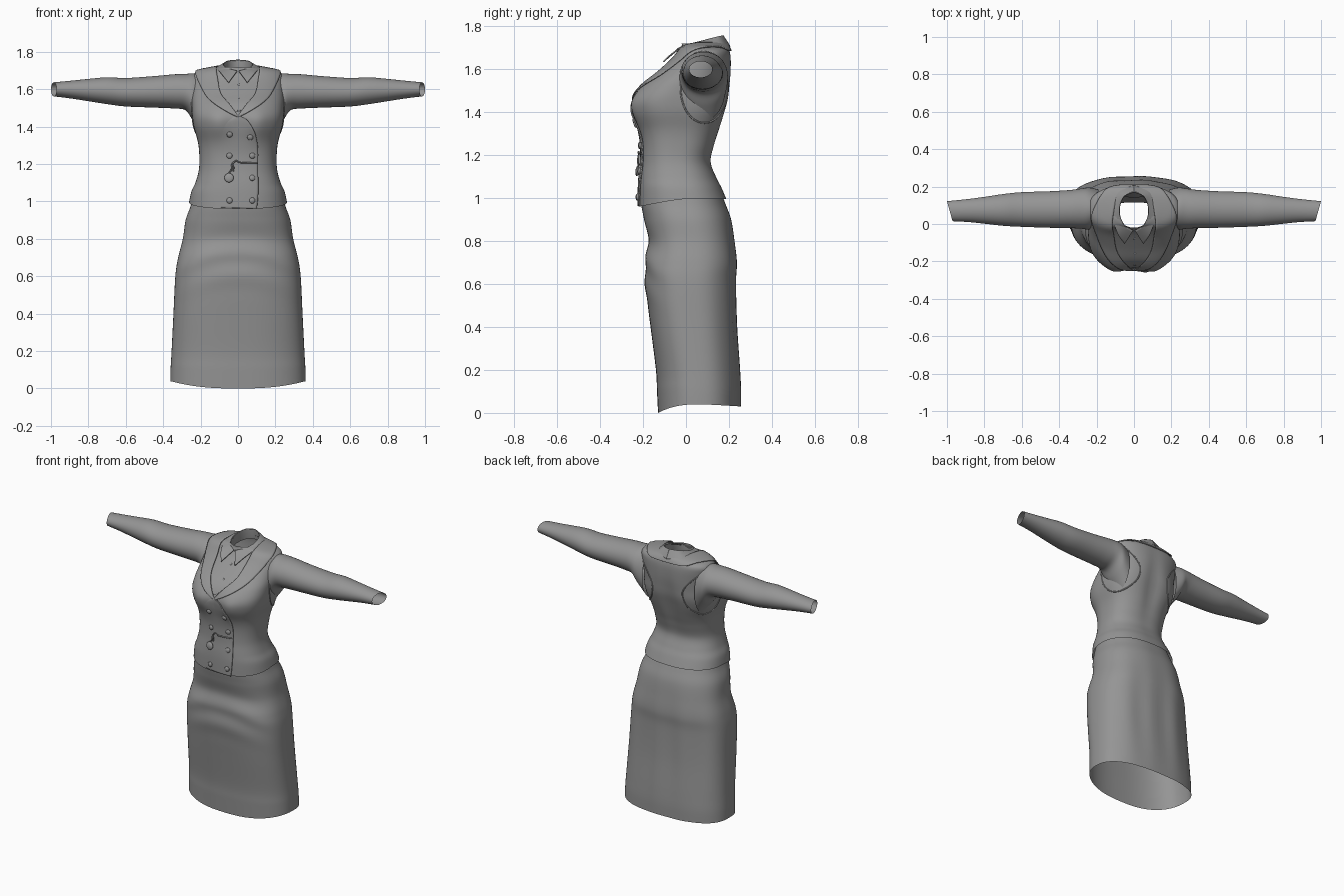
import bpy, bmesh, math
from mathutils import Vector
from mathutils.bvhtree import BVHTree

cube = bpy.data.objects.get("Cube")
if cube:
    bpy.data.objects.remove(cube, do_unlink=True)

cloth = bpy.data.materials.new("grey cloth")
cloth.use_nodes = True
GREY = (0.3, 0.3, 0.3, 1)
cloth.diffuse_color = GREY
cloth.node_tree.nodes["Principled BSDF"].inputs["Base Color"].default_value = GREY


def spline(keys, steps):
    """Sample a smooth curve through tuples of any length."""
    out, n = [], len(keys)
    for i in range(n - 1):
        a, b, c, d = keys[max(i - 1, 0)], keys[i], keys[i + 1], keys[min(i + 2, n - 1)]
        for s in range(steps):
            t = s / steps
            out.append([q + 0.5 * t * (r - p + t * (2*p - 5*q + 4*r - e + t * (3*(q - r) + e - p)))
                        for p, q, r, e in zip(a, b, c, d)])
    return out + [list(keys[-1])]


def finish(name, verts, faces, mirror=False, thick=0.0, angle=45):
    mesh = bpy.data.meshes.new(name)
    mesh.from_pydata(verts, [], faces)
    mesh.materials.append(cloth)
    obj = bpy.data.objects.new(name, mesh)
    bpy.context.collection.objects.link(obj)
    bpy.ops.object.select_all(action="DESELECT")
    obj.select_set(True)
    bpy.context.view_layer.objects.active = obj
    bpy.ops.object.shade_smooth_by_angle(angle=math.radians(angle))
    if thick:
        mod = obj.modifiers.new("Thickness", "SOLIDIFY")
        mod.thickness, mod.offset = thick, 0
    if mirror:
        obj.modifiers.new("Mirror", "MIRROR")
    return obj


def bridge(rows, closed):
    """Turn rows of points into vertices and quads."""
    n = len(rows[0])
    verts = [p for row in rows for p in row]
    faces = []
    for j in range(len(rows) - 1):
        for i in range(n if closed else n - 1):
            k = (i + 1) % n
            faces.append((j*n + i, j*n + k, (j+1)*n + k, (j+1)*n + i))
    return verts, faces


def body_rings(keys, steps, shape, n=96):
    """Rounded rings from keys of z, half width, front y, back y, squareness."""
    rows = []
    for z, w, yf, yb, p in spline(keys, steps):
        row = []
        for i in range(n):
            a = 2 * math.pi * i / n
            c, s = math.cos(a), math.sin(a)
            x = w * math.copysign(abs(c) ** (2 / p), c)
            y = (yf + yb) / 2 + (yb - yf) / 2 * math.copysign(abs(s) ** (2 / p), s)
            row.append(shape(x, y, z, s))
        rows.append(row)
    return bridge(rows, True)


def gauss(d, r):
    return math.exp(-(d / r) ** 2)


# Skirt: open tube with a raised hem at the sides and soft folds
def skirt_shape(x, y, z, s):
    front, back = max(0, -s), max(0, s)
    z += gauss(z, 0.1) * (0.04 - 0.04 * front ** 2 - 0.01 * back)
    y += 0.004 * back * math.sin(x * 34) * gauss(z - 0.45, 0.35)
    y += 0.005 * front * math.sin(z * 40 + x * x * 40) * gauss(z - 0.68, 0.13)
    return Vector((x, y, z))


skirt = [(0, .362, -.13, .255, 2.5), (.1, .36, -.135, .255, 2.5), (.2, .355, -.14, .25, 2.5),
         (.4, .345, -.165, .235, 2.6), (.6, .335, -.19, .23, 2.6), (.7, .32, -.19, .235, 2.6),
         (.8, .295, -.175, .225, 2.5), (.9, .28, -.195, .21, 2.4), (.97, .255, -.208, .185, 2.4),
         (1.02, .24, -.205, .165, 2.4)]
finish("skirt", *body_rings(skirt, 8, skirt_shape))


# Torso surface shared by waistcoat and shirt
def torso_shape(x, y, z, s):
    front, back = max(0, -s), max(0, s)
    z -= 0.035 * front * gauss(z - 0.995, 0.04)
    y -= 0.02 * front * gauss(abs(x) - .11, .06) * gauss(z - 1.42, .08)
    y -= 0.012 * back * gauss(x, .05) * gauss(z - 1.42, .2)
    return Vector((x, y, z))


torso = [(.995, .262, -.22, .188, 2.4), (1.05, .25, -.22, .165, 2.4), (1.1, .228, -.217, .14, 2.4),
         (1.17, .209, -.21, .117, 2.4), (1.25, .207, -.21, .135, 2.5), (1.32, .215, -.22, .158, 2.6),
         (1.4, .237, -.238, .182, 2.9), (1.46, .245, -.24, .198, 2.9), (1.52, .247, -.207, .206, 2.6),
         (1.58, .247, -.14, .211, 2.4), (1.64, .245, -.075, .211, 2.4), (1.675, .24, -.045, .207, 2.4),
         (1.695, .215, -.035, .2, 2.3), (1.71, .15, -.03, .19, 2.1), (1.72, .1, -.03, .175, 2)]
verts, faces = body_rings(torso, 6, torso_shape)
surface = BVHTree.FromPolygons(verts, faces)


# Waistcoat: torso with the neckline cut away
def neckline(z):
    pts = [(1.46, 0), (1.565, .085), (1.65, .107), (1.8, .11)]
    for (z0, x0), (z1, x1) in zip(pts, pts[1:]):
        if z0 <= z < z1:
            return x0 + (x1 - x0) * (z - z0) / (z1 - z0)
    return -1


def in_neck(face):
    c = sum((verts[i] for i in face), Vector()) / 4
    return c.y < 0.03 and c.z > 1.48 and abs(c.x) < neckline(c.z) + 0.01


finish("waistcoat", verts, [f for f in faces if not in_neck(f)])

# Shirt body just under the waistcoat
shirt = [(z, w - .008, yf + .01, yb - .008, p) for z, w, yf, yb, p in torso[5:]]
finish("shirt_body", *body_rings(shirt, 5, torso_shape))


def on_surface(p, off):
    hit, normal, _, _ = surface.find_nearest(p)
    return hit + normal * off


def front_point(x, z, off=0.0):
    hit, normal, _, _ = surface.ray_cast(Vector((x, -1, z)), Vector((0, 1, 0)))
    if hit is None:
        hit, normal, _, _ = surface.find_nearest(Vector((x, -.25, z)))
    return hit + normal * off, normal


def patch(name, edge_a, edge_b, off=None, mirror=False, thick=.006, nv=10):
    """Cloth strip between two edge curves, laid on the torso if off is given."""
    rows = []
    for a, b in zip(spline(edge_a, 8), spline(edge_b, 8)):
        row = [Vector(a).lerp(Vector(b), v / nv) for v in range(nv + 1)]
        if off:
            row = [on_surface(p, off[0] + (off[1] - off[0]) * v / nv) for v, p in enumerate(row)]
        rows.append(row)
    return finish(name, *bridge(rows, False), mirror=mirror, thick=thick)


# Shawl lapels running from the chest round the back of the neck
patch("lapels",
      [(0, -.25, 1.46), (.085, -.16, 1.565), (.107, -.06, 1.65), (.11, .05, 1.72), (.08, .16, 1.72), (0, .18, 1.72)],
      [(0, -.26, 1.452), (.1, -.22, 1.5), (.18, -.13, 1.58), (.23, .03, 1.69), (.13, .2, 1.69), (0, .21, 1.685)],
      off=(.005, .007), mirror=True)

# Overlapping double-breasted front panel
right_edge = [(0, 1.46), (.05, 1.435), (.09, 1.37), (.105, 1.28), (.105, 1.15), (.107, 1.05), (.107, .96)]
left_edge = [(-.02, 1.455), (-.08, 1.42), (-.12, 1.37), (-.13, 1.28), (-.13, 1.15), (-.13, 1.05), (-.13, .97)]
patch("front_panel", [tuple(front_point(x, z)[0]) for x, z in left_edge],
      [tuple(front_point(x, z)[0]) for x, z in right_edge], off=(-.005, .006), nv=20)

# Shirt collar: inner stand and folded flap
stand = []
for z0, rx, ry in ((1.66, .085, .105), (1.7, .078, .1), (1.727, .076, .1)):
    stand.append([Vector((rx * math.cos(a), .07 + ry * math.sin(a), z0 + .03 * math.sin(a)))
                  for a in (2 * math.pi * i / 48 for i in range(48))])
finish("collar_stand", *bridge(stand, True))
patch("collar_flap",
      [(.005, -.035, 1.697), (.055, 0, 1.712), (.078, .07, 1.73), (.055, .145, 1.75), (0, .172, 1.757)],
      [(.05, -.105, 1.635), (.09, -.045, 1.685), (.115, .06, 1.715), (.09, .165, 1.715), (0, .205, 1.705)],
      mirror=True)

# Sleeves: keys of x, bottom z, top z, front y, back y
sleeve = [(.19, 1.36, 1.68, -.02, .185), (.24, 1.43, 1.685, -.03, .195), (.28, 1.487, 1.682, -.025, .19),
          (.34, 1.497, 1.68, -.022, .182), (.45, 1.502, 1.67, -.02, .175), (.6, 1.508, 1.66, -.015, .17),
          (.7, 1.52, 1.664, -.01, .16), (.8, 1.535, 1.656, 0, .145), (.9, 1.55, 1.646, .01, .132),
          (1, 1.562, 1.637, .015, .122)]
rows = []
for x, zb, zt, yf, yb in spline(sleeve, 6):
    row = []
    for i in range(40):
        a = 2 * math.pi * i / 40
        slant = 0.03 * (math.cos(a) - 1) / 2 * max(0, (x - .6) / .4)
        row.append(Vector((x + slant, (yf + yb) / 2 + (yb - yf) / 2 * math.cos(a),
                           (zb + zt) / 2 + (zt - zb) / 2 * math.sin(a))))
    rows.append(row)
finish("sleeves", *bridge(rows, True), mirror=True)


def cord(name, points, radius, closed=False, mirror=False):
    curve = bpy.data.curves.new(name, "CURVE")
    curve.dimensions, curve.bevel_depth, curve.bevel_resolution = "3D", radius, 2
    line = curve.splines.new("POLY")
    line.points.add(len(points) - 1)
    for q, p in zip(line.points, points):
        q.co = (*p, 1)
    line.use_cyclic_u = closed
    curve.materials.append(cloth)
    obj = bpy.data.objects.new(name, curve)
    bpy.context.collection.objects.link(obj)
    if mirror:
        obj.modifiers.new("Mirror", "MIRROR")


# Armhole edges
hole = []
for i in range(48):
    a = 2 * math.pi * i / 48
    hit = surface.ray_cast(Vector((1, .085 + .11 * math.cos(a), 1.51 + .16 * math.sin(a))), Vector((-1, 0, 0)))[0]
    if hit:
        hole.append(hit)
cord("armhole_edges", hole, .004, closed=True, mirror=True)


# Buttons: flattened domes facing along the cloth
def button(name, x, z, r, off, depth=0.5):
    pos, normal = front_point(x, z, off)
    bm = bmesh.new()
    bmesh.ops.create_uvsphere(bm, u_segments=20, v_segments=10, radius=r)
    bmesh.ops.scale(bm, vec=(1, 1, depth), verts=bm.verts)
    bmesh.ops.transform(bm, matrix=normal.to_track_quat("Z", "Y").to_matrix().to_4x4(), verts=bm.verts)
    pts = [v.co + pos for v in bm.verts]
    polys = [[v.index for v in f.verts] for f in bm.faces]
    bm.free()
    finish(name, pts, polys)


for x, z in ((-.045, 1.36), (.065, 1.345), (-.045, 1.245), (.075, 1.245),
             (.075, 1.125), (-.045, 1.005), (.075, 1.005)):
    button("waistcoat_button", x, z, .016, .008)
for z in (1.49, 1.56, 1.63):
    button("shirt_button", .005, z, .007, -.008)

# Pocket watch and its chain
button("pocket_watch", -.047, 1.125, .025, .014, .35)
chain = [(-.047, 1.15), (-.035, 1.17), (-.03, 1.2), (-.01, 1.217), (.005, 1.21), (.03, 1.207), (.1, 1.208)]
cord("watch_chain", [front_point(x, z, .012)[0] for x, z in spline(chain, 5)], .004)
cord("chain_drop", [front_point(x, z, .014)[0] for x, z in ((-.03, 1.2), (-.022, 1.18), (-.025, 1.16))], .004)
